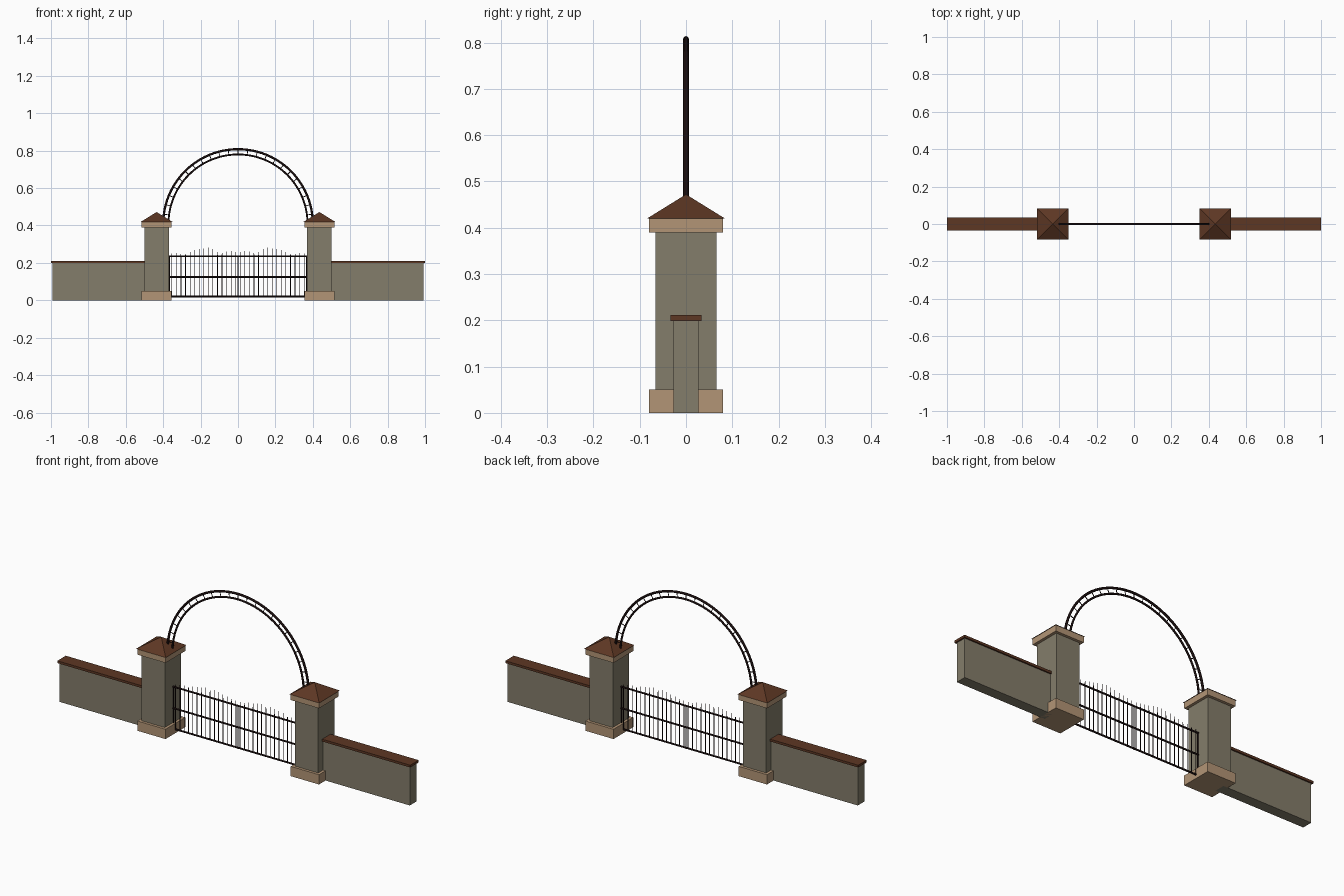
import bpy, bmesh, math
from mathutils import Vector

cube = bpy.data.objects.get("Cube")
if cube:
    bpy.data.objects.remove(cube, do_unlink=True)


def material(name, rgb):
    m = bpy.data.materials.new(name)
    m.use_nodes = True
    m.diffuse_color = (*rgb, 1)
    bsdf = m.node_tree.nodes["Principled BSDF"]
    bsdf.inputs["Base Color"].default_value = (*rgb, 1)
    bsdf.inputs["Roughness"].default_value = 0.8
    return m


STONE = material("grey stone", (0.23, 0.205, 0.145))
SAND = material("sandstone trim", (0.45, 0.30, 0.18))
TILE = material("brown tile", (0.11, 0.038, 0.017))
IRON = material("dark iron", (0.010, 0.004, 0.004))


def finish(name, bm, mat, smooth=False):
    bmesh.ops.recalc_face_normals(bm, faces=bm.faces)
    mesh = bpy.data.meshes.new(name)
    bm.to_mesh(mesh)
    bm.free()
    mesh.materials.append(mat)
    ob = bpy.data.objects.new(name, mesh)
    bpy.context.collection.objects.link(ob)
    if smooth:
        bpy.ops.object.select_all(action="DESELECT")
        ob.select_set(True)
        bpy.context.view_layer.objects.active = ob
        bpy.ops.object.shade_smooth_by_angle(angle=math.radians(50))
    return ob


def box(name, x0, x1, half_y, z0, z1, mat):
    bm = bmesh.new()
    bmesh.ops.create_cube(bm, size=1)
    for v in bm.verts:
        v.co = ((x0 + x1) / 2 + v.co.x * (x1 - x0), v.co.y * 2 * half_y,
                (z0 + z1) / 2 + v.co.z * (z1 - z0))
    return finish(name, bm, mat)


def add_rod(bm, a, b, radius, tip=None, sides=8):
    a, b = Vector(a), Vector(b)
    rod = bmesh.ops.create_cone(bm, cap_ends=True, segments=sides, radius1=radius,
                                radius2=radius if tip is None else tip,
                                depth=(b - a).length)
    turn = (b - a).to_track_quat("Z", "Y")
    for v in rod["verts"]:
        v.co = turn @ v.co + (a + b) / 2


# Pillars and side walls
PILLAR_X = 0.435
for side, s in (("left", 1), ("right", -1)):
    c = s * PILLAR_X
    for part, half, z0, z1, mat in (("base", 0.08, 0, 0.05, SAND),
                                    ("shaft", 0.066, 0.05, 0.39, STONE),
                                    ("cap", 0.08, 0.39, 0.42, SAND)):
        box(f"{side}_pillar_{part}", c - half, c + half, half, z0, z1, mat)

    # Pyramid roof
    bm = bmesh.new()
    bmesh.ops.create_cone(bm, cap_ends=True, segments=4, radius1=0.084 * math.sqrt(2),
                          radius2=0, depth=0.052)
    for v in bm.verts:
        x, y, z = v.co
        h = math.sqrt(0.5)
        v.co = (c + (x - y) * h, (x + y) * h, z + 0.446)
    finish(f"{side}_pillar_roof", bm, TILE)

    inner, outer = s * 0.49, s * 0.993
    box(f"{side}_wall", min(inner, outer), max(inner, outer), 0.027, 0, 0.2, STONE)
    outer = s * 1.0
    box(f"{side}_wall_coping", min(inner, outer), max(inner, outer), 0.034, 0.199, 0.211, TILE)

# Arch: two curved tubes joined by radial rungs
ARCH_Z, OUTER_R, INNER_R = 0.408, 0.4, 0.372


def arch_point(r, angle):
    return Vector((r * math.cos(angle), 0, ARCH_Z + r * math.sin(angle)))


def arch_tube(name, r, tube, steps=48, sides=8):
    bm = bmesh.new()
    rings = []
    for i in range(steps + 1):
        t = math.pi * i / steps
        ring = []
        for k in range(sides):
            u = math.tau * k / sides
            p = arch_point(r + tube * math.cos(u), t)
            p.y = tube * math.sin(u)
            ring.append(bm.verts.new(p))
        rings.append(ring)
    for a, b in zip(rings, rings[1:]):
        for k in range(sides):
            n = (k + 1) % sides
            bm.faces.new((a[k], a[n], b[n], b[k]))
    bm.faces.new(rings[0])
    bm.faces.new(rings[-1])
    finish(name, bm, IRON, smooth=True)


arch_tube("arch_outer_tube", OUTER_R, 0.006)
arch_tube("arch_inner_tube", INNER_R, 0.005)

bm = bmesh.new()
RUNGS = 24
for i in range(1, RUNGS):
    t = math.pi * i / RUNGS
    add_rod(bm, arch_point(INNER_R, t), arch_point(OUTER_R, t), 0.002, sides=6)
finish("arch_rungs", bm, IRON, smooth=True)

# Gate rails and stiles
bm = bmesh.new()
for z in (0.02, 0.125, 0.235):
    add_rod(bm, (-0.372, 0, z), (0.372, 0, z), 0.0045)
for x in (-0.366, 0, 0.366):
    add_rod(bm, (x, 0, 0.015), (x, 0, 0.238), 0.003)
finish("gate_frame", bm, IRON, smooth=True)

# Gate bars, tallest near the middle of each leaf
bm = bmesh.new()
BARS, LEAF = 15, 0.366
for s in (-1, 1):
    for i in range(BARS):
        x = LEAF * (i + 0.5) / BARS
        top = 0.25 + 0.033 * max(0, 1 - abs(x - 0.155) / 0.19)
        add_rod(bm, (s * x, 0, 0.018), (s * x, 0, 0.235), 0.002, sides=6)
        add_rod(bm, (s * x, 0, 0.235), (s * x, 0, top), 0.002, tip=0.0008, sides=6)
finish("gate_bars", bm, IRON, smooth=True)
